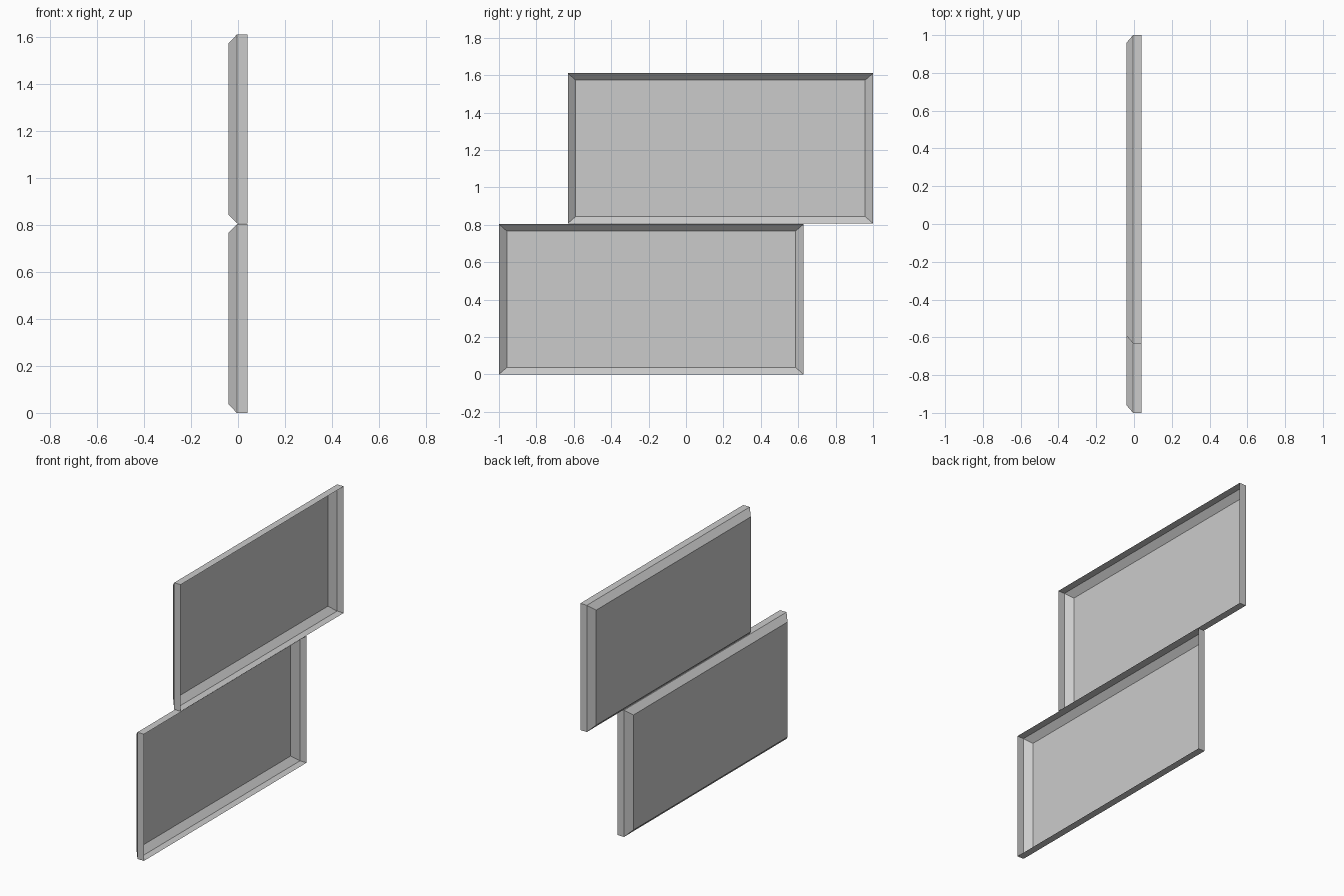
import bpy, bmesh

if "Cube" in bpy.data.objects:
    bpy.data.objects.remove(bpy.data.objects["Cube"])

BEVEL_Y, BEVEL_Z = 0.042, 0.037
X_BACK, X_EDGE, X_OPEN = -0.041, -0.005, 0.041


def rect(bm, x, y0, y1, z0, z1):
    return [bm.verts.new((x, y, z)) for y, z in ((y0, z0), (y1, z0), (y1, z1), (y0, z1))]


def panel(name, y0, y1, z0, z1):
    """Thin open shell: flat face, bevelled border and straight rim, open toward +x."""
    bm = bmesh.new()
    rings = [
        rect(bm, X_BACK, y0 + BEVEL_Y, y1 - BEVEL_Y, z0 + BEVEL_Z, z1 - BEVEL_Z),
        rect(bm, X_EDGE, y0, y1, z0, z1),
        rect(bm, X_OPEN, y0, y1, z0, z1),
    ]
    # flat face
    bm.faces.new(rings[0][::-1])
    # bevel and rim
    for a, b in zip(rings, rings[1:]):
        for i in range(4):
            j = (i + 1) % 4
            bm.faces.new((a[i], a[j], b[j], b[i]))
    mesh = bpy.data.meshes.new(name)
    bm.to_mesh(mesh)
    bm.free()
    obj = bpy.data.objects.new(name, mesh)
    bpy.context.collection.objects.link(obj)


# two staggered panels, one above the other
panel("lower_panel", -1.0, 0.628, 0.0, 0.803)
panel("upper_panel", -0.632, 1.0, 0.807, 1.61)
